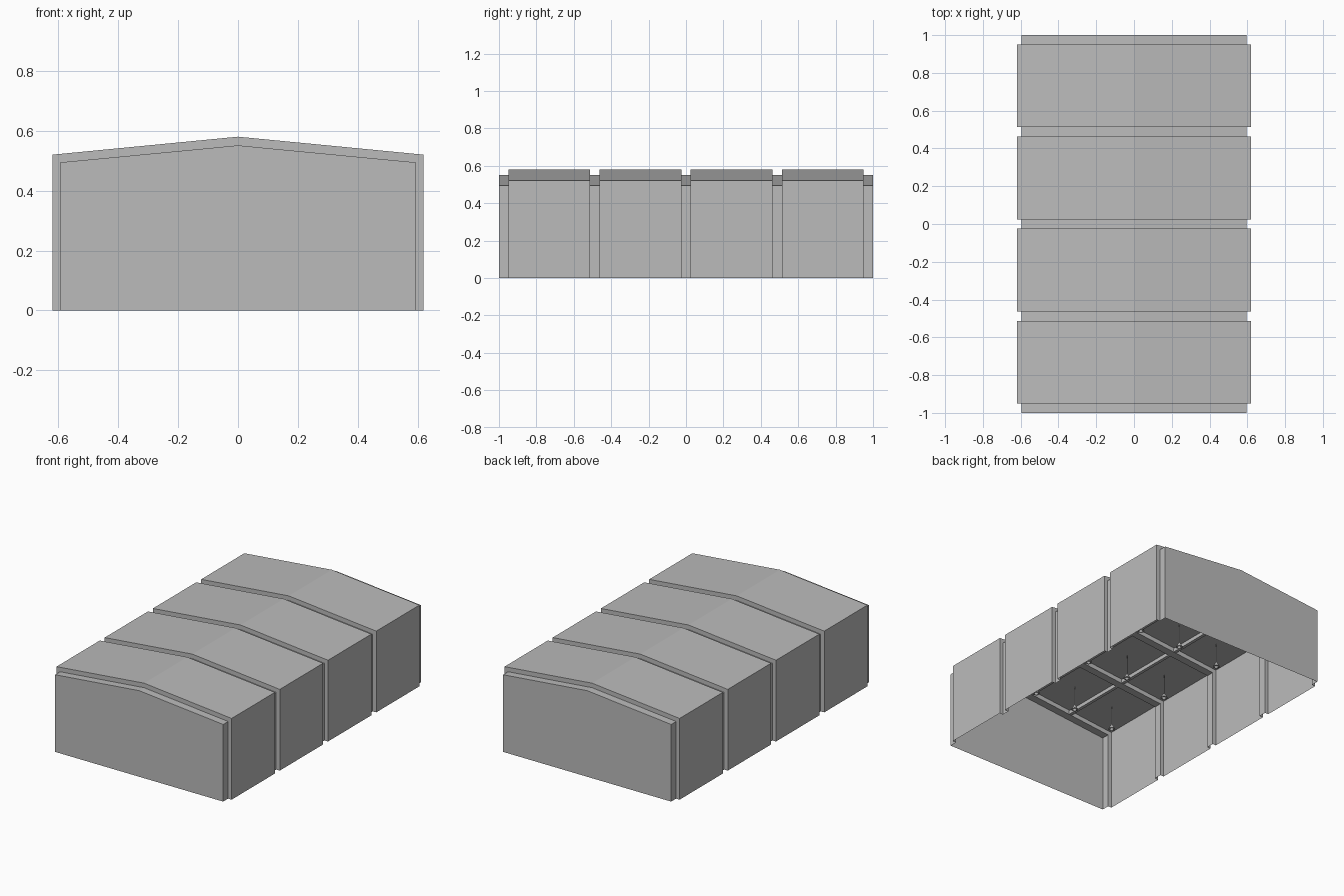
import bpy, bmesh

cube = bpy.data.objects.get("Cube")
if cube:
    bpy.data.objects.remove(cube, do_unlink=True)

grey = bpy.data.materials.new("plain_grey")
grey.use_nodes = True
COLOUR = (0.5, 0.5, 0.5, 1)
grey.diffuse_color = COLOUR
grey.node_tree.nodes["Principled BSDF"].inputs["Base Color"].default_value = COLOUR


def finish(bm, name):
    mesh = bpy.data.meshes.new(name)
    bmesh.ops.recalc_face_normals(bm, faces=bm.faces)
    bm.to_mesh(mesh)
    bm.free()
    mesh.materials.append(grey)
    obj = bpy.data.objects.new(name, mesh)
    bpy.context.collection.objects.link(obj)
    return obj


def roof_z(x):
    return 0.58 - 0.0968 * abs(x)


# Gabled cross-sections: wide bays and slightly smaller ribs between them
def section(bm, y, half, eave, ridge):
    profile = [(-half, 0), (-half, eave), (0, ridge), (half, eave), (half, 0)]
    return [bm.verts.new((x, y, z)) for x, z in profile]


WIDE = (0.62, 0.52, 0.58)
NARROW = (0.595, 0.494, 0.551)
bays = [(-0.95, -0.513), (-0.463, -0.025), (0.025, 0.463), (0.513, 0.95)]

# Stepped hall shell, open underneath, closed by a gable wall at each end
bm = bmesh.new()
rings = [section(bm, -1, *NARROW)]
for start, end in bays:
    rings.append(section(bm, start, *NARROW))
    rings.append(section(bm, start, *WIDE))
    rings.append(section(bm, end, *WIDE))
    rings.append(section(bm, end, *NARROW))
rings.append(section(bm, 1, *NARROW))
for a, b in zip(rings, rings[1:]):
    for i in range(4):
        bm.faces.new((a[i], a[i + 1], b[i + 1], b[i]))
bm.faces.new(rings[0])
bm.faces.new(rings[-1])
finish(bm, "hall_shell")

# Slim purlins under the roof of each bay
bm = bmesh.new()
for start, end in bays:
    for x in (-0.3, 0, 0.3):
        verts = bmesh.ops.create_cube(bm, size=1)["verts"]
        bmesh.ops.scale(bm, verts=verts, vec=(0.02, end - start, 0.024))
        bmesh.ops.translate(bm, verts=verts,
                            vec=(x, (start + end) / 2, roof_z(x) - 0.015))
finish(bm, "roof_purlins")


# Hanging lamps: cord, conical shade and round bulb
def cone(bm, x, y, z, r1, r2, depth, sides):
    verts = bmesh.ops.create_cone(bm, cap_ends=True, segments=sides,
                                  radius1=r1, radius2=r2, depth=depth)["verts"]
    bmesh.ops.translate(bm, verts=verts, vec=(x, y, z))


cords, shades, bulbs = bmesh.new(), bmesh.new(), bmesh.new()
for start, end in bays:
    y = (start + end) / 2
    for x in (-0.44, -0.15, 0.15, 0.44):
        top = roof_z(x)
        cone(cords, x, y, top - 0.065, 0.0015, 0.0015, 0.13, 6)
        cone(shades, x, y, top - 0.142, 0.021, 0.004, 0.03, 16)
        ball = bmesh.ops.create_uvsphere(bulbs, u_segments=12, v_segments=8,
                                         radius=0.012)["verts"]
        bmesh.ops.translate(bulbs, verts=ball, vec=(x, y, top - 0.158))
for bm, name in ((cords, "lamp_cords"), (shades, "lamp_shades"), (bulbs, "lamp_bulbs")):
    obj = finish(bm, name)
    bpy.ops.object.select_all(action="DESELECT")
    obj.select_set(True)
    bpy.context.view_layer.objects.active = obj
    bpy.ops.object.shade_smooth_by_angle()
